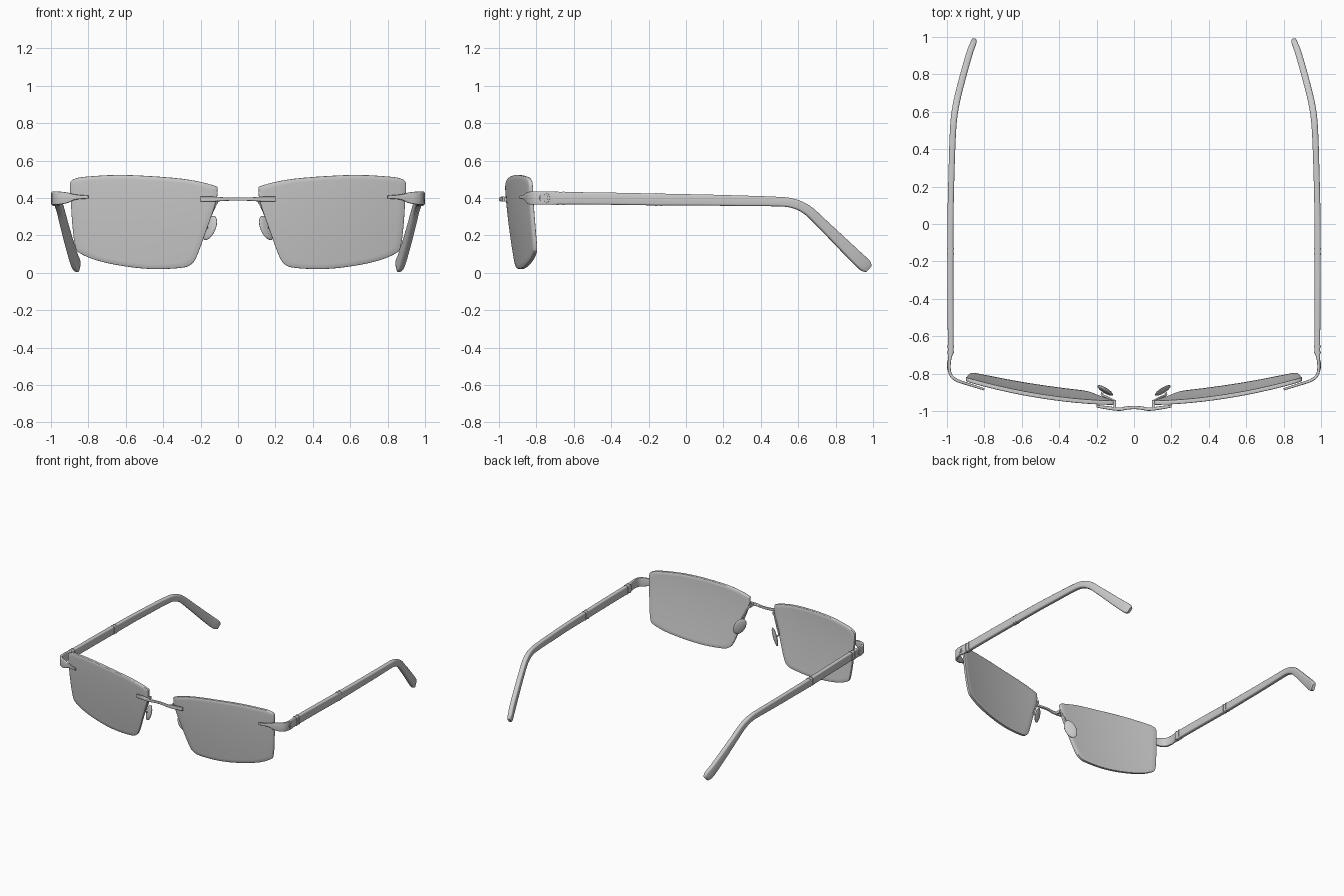
import bpy, bmesh, math
from mathutils import Vector, Matrix

if "Cube" in bpy.data.objects:
    bpy.data.objects.remove(bpy.data.objects["Cube"])


def spline(pts, steps, closed=False):
    """Catmull-Rom curve through tuples of any length."""
    n, out = len(pts), []
    get = (lambda i: pts[i % n]) if closed else (lambda i: pts[max(0, min(n - 1, i))])
    for i in range(n if closed else n - 1):
        for s in range(steps):
            t = s / steps
            out.append([0.5 * (2 * b + (c - a) * t + (2 * a - 5 * b + 4 * c - d) * t * t
                               + (3 * b - a - 3 * c + d) * t ** 3)
                        for a, b, c, d in zip(get(i - 1), get(i), get(i + 1), get(i + 2))])
    if not closed:
        out.append(list(pts[-1]))
    return out


def finish(bm, name, mirror=True, angle=35):
    bmesh.ops.recalc_face_normals(bm, faces=bm.faces)
    me = bpy.data.meshes.new(name)
    bm.to_mesh(me)
    bm.free()
    ob = bpy.data.objects.new(name, me)
    bpy.context.collection.objects.link(ob)
    bpy.ops.object.select_all(action='DESELECT')
    ob.select_set(True)
    bpy.context.view_layer.objects.active = ob
    bpy.ops.object.shade_smooth_by_angle(angle=math.radians(angle))
    if mirror:
        ob.modifiers.new("mirror", 'MIRROR')
    return ob


def skin(bm, rings):
    for a, b in zip(rings, rings[1:]):
        n = len(a)
        for i in range(n):
            bm.faces.new((a[i], a[(i + 1) % n], b[(i + 1) % n], b[i]))


def sweep(name, pts, steps=6, mirror=True, corner=0.3):
    """Rounded-rectangle bar along points (x, y, z, width, height)."""
    bm = bmesh.new()
    path = spline(pts, steps)
    rings = []
    for i, p in enumerate(path):
        a, b = path[max(0, i - 1)], path[min(len(path) - 1, i + 1)]
        t = (Vector(b[:3]) - Vector(a[:3])).normalized()
        side = t.cross(Vector((0, 0, 1))).normalized()
        up = side.cross(t)
        w, h = p[3] / 2, p[4] / 2
        r = corner * 2 * min(w, h)
        ring = []
        for k, (sx, sz) in enumerate(((1, 1), (-1, 1), (-1, -1), (1, -1))):
            for j in range(4):
                ang = math.pi / 2 * (k + j / 3)
                u = sx * (w - r) + r * math.cos(ang)
                v = sz * (h - r) + r * math.sin(ang)
                ring.append(bm.verts.new(Vector(p[:3]) + side * u + up * v))
        rings.append(ring)
    skin(bm, rings)
    bm.faces.new(rings[0])
    bm.faces.new(rings[-1])
    return finish(bm, name, mirror)


# lenses: outline rings shrunk to a centre, laid on a curved, tilted surface
def lens_y(x, z):
    return -0.972 + 0.16 * x * x + 0.05 * (max(0, 0.53 - z) / 0.51) ** 1.5


outline = spline([(0.11, 0.44), (0.13, 0.467), (0.3, 0.503), (0.6, 0.523), (0.8, 0.515),
                  (0.875, 0.502), (0.898, 0.475), (0.895, 0.4), (0.885, 0.25), (0.87, 0.14),
                  (0.845, 0.105), (0.75, 0.065), (0.6, 0.034), (0.45, 0.02), (0.31, 0.026),
                  (0.255, 0.042), (0.222, 0.085), (0.175, 0.21), (0.12, 0.37)], 5, True)
bm = bmesh.new()
cx, cz = 0.52, 0.28
inner = [0.15, 0.3, 0.45, 0.6, 0.75, 0.9]
profile = ([(s, 0) for s in inner] + [(0.985, 0), (0.997, 0.002), (1, 0.006), (1, 0.017),
           (0.997, 0.021), (0.985, 0.023)] + [(s, 0.023) for s in reversed(inner)])
rings = []
for s, off in profile:
    ring = []
    for x, z in outline:
        x, z = cx + (x - cx) * s, cz + (z - cz) * s
        ring.append(bm.verts.new((x, lens_y(x, z) + off, z)))
    rings.append(ring)
skin(bm, rings)
for ring, off in ((rings[0], 0), (rings[-1], 0.023)):
    pole = bm.verts.new((cx, lens_y(cx, cz) + off, cz))
    for i in range(len(ring)):
        bm.faces.new((ring[i], ring[(i + 1) % len(ring)], pole))
finish(bm, "lenses", angle=50)

# bridge bar with clips over the lens fronts
half = [(0.2, -0.974, 0.394, 0.014, 0.026), (0.14, -0.983, 0.394, 0.018, 0.026),
        (0.08, -0.990, 0.394, 0.018, 0.020), (0.04, -0.984, 0.394, 0.018, 0.017)]
mid = [(0, -0.981, 0.394, 0.018, 0.017)]
sweep("bridge", [(-p[0],) + p[1:] for p in half] + mid + half[::-1], mirror=False)
# small tabs that hook the bridge round the inner lens edge
sweep("bridge_tab", [(0.103, -0.988, 0.394, 0.014, 0.024), (0.103, -0.942, 0.392, 0.014, 0.024)], 1)

# nose pad arms and pads
sweep("nose_pad_arm", [(0.103, -0.948, 0.392, 0.012, 0.012), (0.12, -0.938, 0.365, 0.012, 0.012),
                       (0.15, -0.924, 0.30, 0.012, 0.012), (0.172, -0.912, 0.255, 0.012, 0.012),
                       (0.16, -0.892, 0.24, 0.012, 0.012)], corner=0.48)
long_axis = Vector((0.42, 0.15, -0.88)).normalized()
normal = Vector((-0.62, 0.72, 0))
normal = (normal - long_axis * normal.dot(long_axis)).normalized()
wide = long_axis.cross(normal)
m = Matrix((wide, normal, long_axis)).transposed().to_4x4()
m.translation = (0.154, -0.89, 0.24)
bm = bmesh.new()
bmesh.ops.create_uvsphere(bm, u_segments=24, v_segments=12, radius=1,
                          matrix=m @ Matrix.Diagonal((0.042, 0.012, 0.07, 1)))
finish(bm, "nose_pads", angle=60)

# end pieces: clip on the lens front, then wrap back to the hinge
sweep("end_piece", [(0.80, -0.884, 0.405, 0.012, 0.016), (0.87, -0.862, 0.405, 0.014, 0.028),
                    (0.91, -0.849, 0.402, 0.015, 0.055), (0.95, -0.834, 0.40, 0.016, 0.068),
                    (0.978, -0.81, 0.40, 0.016, 0.07), (0.988, -0.77, 0.40, 0.016, 0.07),
                    (0.985, -0.72, 0.40, 0.018, 0.07), (0.98, -0.685, 0.399, 0.03, 0.068)])
# round rivet on the outside of each end piece
bm = bmesh.new()
for r, depth in ((0.03, 0.008), (0.019, 0.012)):
    bmesh.ops.create_cone(bm, cap_ends=True, segments=32, radius1=r, radius2=r * 0.9, depth=depth,
                          matrix=Matrix.Translation((0.993, -0.755, 0.4)) @ Matrix.Rotation(math.pi / 2, 4, 'Y'))
finish(bm, "rivets")

# temple arms, bending down and inward to a rounded tip
sweep("temple_arm", [(0.98, -0.69, 0.399, 0.03, 0.066), (0.981, -0.45, 0.397, 0.031, 0.065),
                     (0.982, -0.15, 0.392, 0.032, 0.063), (0.98, 0.1, 0.389, 0.032, 0.059),
                     (0.975, 0.3, 0.385, 0.032, 0.056), (0.97, 0.45, 0.382, 0.033, 0.052),
                     (0.963, 0.56, 0.374, 0.034, 0.05), (0.95, 0.645, 0.338, 0.035, 0.052),
                     (0.93, 0.73, 0.26, 0.035, 0.056), (0.906, 0.82, 0.172, 0.035, 0.063),
                     (0.88, 0.91, 0.084, 0.034, 0.07), (0.863, 0.957, 0.04, 0.031, 0.07),
                     (0.857, 0.977, 0.021, 0.022, 0.045)])
# thin decorative collars on the arms
for i, (y, z, h) in enumerate(((-0.688, 0.399, 0.072), (-0.655, 0.399, 0.072),
                               (-0.16, 0.392, 0.068), (-0.132, 0.392, 0.068))):
    sweep(f"arm_collar_{i + 1}", [(0.981, y - 0.005, z, 0.036, h), (0.981, y + 0.005, z, 0.036, h)], 1)
